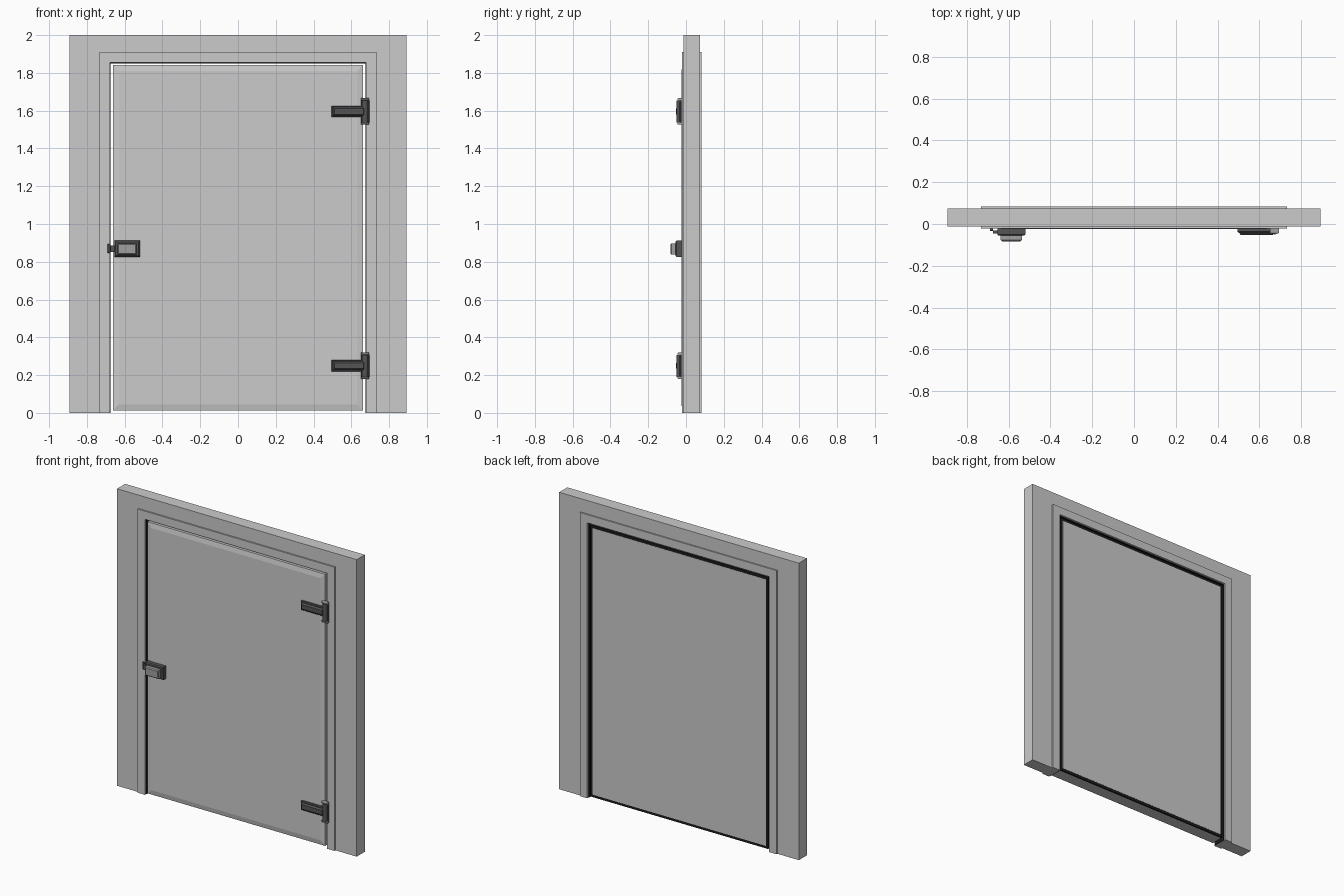
import bpy, bmesh
from mathutils import Vector

if "Cube" in bpy.data.objects:
    bpy.data.objects.remove(bpy.data.objects["Cube"])


def material(name, v):
    m = bpy.data.materials.new(name)
    m.diffuse_color = (v, v, v, 1)
    m.use_nodes = True
    m.node_tree.nodes["Principled BSDF"].inputs["Base Color"].default_value = m.diffuse_color
    return m


DARK = material("dark_metal", 0.09)
BLACK = material("black_rubber", 0.012)
GREY = material("light_metal", 0.35)


def finish(name, bm, mat=None):
    bmesh.ops.recalc_face_normals(bm, faces=bm.faces)
    me = bpy.data.meshes.new(name)
    bm.to_mesh(me)
    bm.free()
    ob = bpy.data.objects.new(name, me)
    bpy.context.collection.objects.link(ob)
    if mat:
        me.materials.append(mat)
    return ob


def arch(name, outer, top, inner, inner_top, y0, y1, mat=None):
    """Upside-down U with mitred corners, extruded from y0 to y1."""
    o = [(-outer, 0), (-outer, top), (outer, top), (outer, 0)]
    i = [(-inner, 0), (-inner, inner_top), (inner, inner_top), (inner, 0)]
    bm = bmesh.new()
    vo = [bm.verts.new((x, y0, z)) for x, z in o]
    vi = [bm.verts.new((x, y0, z)) for x, z in i]
    faces = [bm.faces.new((vo[k], vo[k + 1], vi[k + 1], vi[k])) for k in range(3)]
    ext = bmesh.ops.extrude_face_region(bm, geom=faces, use_keep_orig=True)
    verts = [g for g in ext["geom"] if isinstance(g, bmesh.types.BMVert)]
    bmesh.ops.translate(bm, verts=verts, vec=(0, y1 - y0, 0))
    return finish(name, bm, mat)


def box(name, x0, x1, y0, y1, z0, z1, mat=None, taper=0.0, depth=0.0):
    """Box whose front (-y) edges are chamfered by taper over the given depth."""
    rings = [(y1, 0), (y0 + depth, 0)] + ([(y0, taper)] if taper else [])
    bm = bmesh.new()
    loops = [[bm.verts.new(p) for p in ((x0 + t, y, z0 + t), (x1 - t, y, z0 + t),
                                        (x1 - t, y, z1 - t), (x0 + t, y, z1 - t))]
             for y, t in rings]
    bm.faces.new(loops[0])
    bm.faces.new(loops[-1])
    for a, b in zip(loops, loops[1:]):
        for k in range(4):
            n = (k + 1) % 4
            bm.faces.new((a[k], a[n], b[n], b[k]))
    return finish(name, bm, mat)


def post(name, x, y, z0, z1, r, mat):
    bm = bmesh.new()
    bmesh.ops.create_cone(bm, cap_ends=True, segments=20, radius1=r, radius2=r, depth=z1 - z0)
    bmesh.ops.translate(bm, verts=bm.verts, vec=Vector((x, y, (z0 + z1) / 2)))
    ob = finish(name, bm, mat)
    bpy.context.view_layer.objects.active = ob
    ob.select_set(True)
    bpy.ops.object.shade_smooth_by_angle()
    ob.select_set(False)


# Wall and the trim on both of its sides
arch("wall", 0.893, 2.0, 0.678, 1.855, -0.012, 0.074)
arch("trim_front", 0.733, 1.91, 0.678, 1.855, -0.022, -0.012)
arch("trim_back", 0.733, 1.91, 0.678, 1.855, 0.074, 0.083)
arch("jamb_seal", 0.678, 1.855, 0.674, 1.851, -0.01, 0.07, BLACK)

# Door leaf with shallow chamfered front
box("door_panel", -0.662, 0.662, -0.024, 0.062, 0.013, 1.842, taper=0.032, depth=0.006)
box("door_back_skin", -0.646, 0.646, 0.062, 0.074, 0.03, 1.825)

# Rubber gasket around the back of the door
for side, a, b in (("left", -0.662, -0.646), ("right", 0.646, 0.662)):
    box("door_gasket_" + side, a, b, 0.062, 0.073, 0.013, 1.842, BLACK)
for side, a, b in (("bottom", 0.013, 0.03), ("top", 1.825, 1.842)):
    box("door_gasket_" + side, -0.646, 0.646, 0.062, 0.073, a, b, BLACK)

# Hinges
for side, z in (("lower", 0.249), ("upper", 1.596)):
    n = side + "_hinge_"
    box(n + "strap_base", 0.495, 0.672, -0.04, -0.02, z - 0.03, z + 0.03, DARK, 0.004, 0.004)
    box(n + "strap_cover", 0.503, 0.672, -0.052, -0.04, z - 0.023, z + 0.023, DARK, 0.008, 0.01)
    box(n + "leaf", 0.65, 0.695, -0.034, -0.02, z - 0.058, z + 0.058, DARK, 0.004, 0.004)
    post(n + "barrel", 0.673, -0.034, z - 0.058, z + 0.058, 0.016, DARK)
    for end, s in (("bottom", -1), ("top", 1)):
        a, b = sorted((z + s * 0.058, z + s * 0.07))
        box(n + end + "_cap", 0.651, 0.694, -0.046, -0.022, a, b, GREY, 0.003, 0.006)

# Latch with handle and catch
box("latch_body", -0.654, -0.52, -0.056, -0.02, 0.826, 0.912, DARK, 0.006, 0.006)
box("latch_handle", -0.638, -0.537, -0.083, -0.056, 0.838, 0.897, GREY, 0.006, 0.006)
box("latch_bolt", -0.676, -0.654, -0.046, -0.03, 0.853, 0.886, DARK)
box("latch_catch", -0.69, -0.674, -0.034, -0.02, 0.846, 0.894, DARK, 0.003, 0.004)
